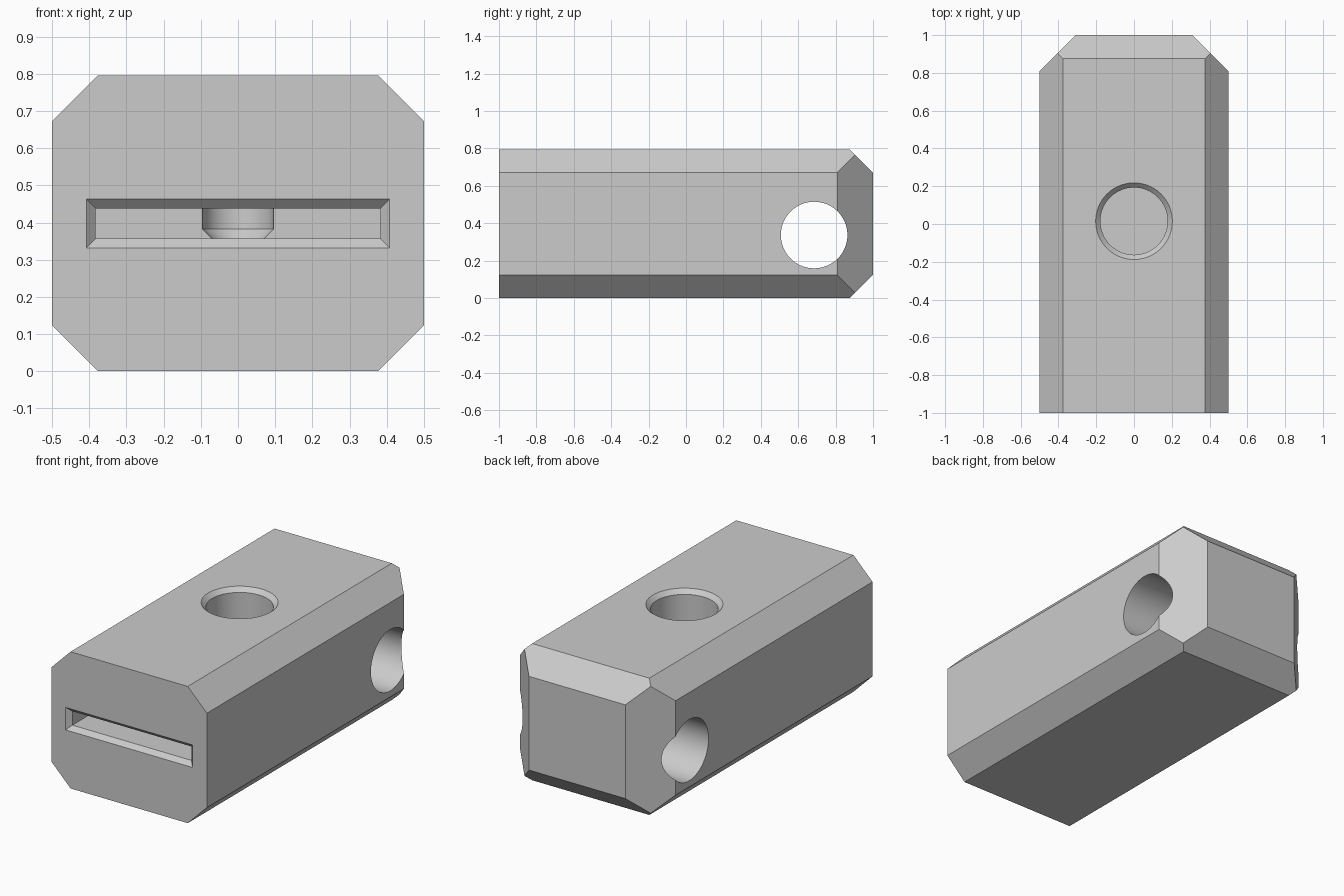
import bpy, bmesh
from math import cos, sin, tau, radians
from mathutils import Vector

cube = bpy.data.objects.get("Cube")
if cube:
    bpy.data.objects.remove(cube, do_unlink=True)

HEIGHT = 0.795

grey = bpy.data.materials.new("plain_grey")
grey.use_nodes = True
grey.diffuse_color = (0.6, 0.6, 0.6, 1)
grey.node_tree.nodes["Principled BSDF"].inputs["Base Color"].default_value = (0.6, 0.6, 0.6, 1)


def make_object(name, bm):
    bmesh.ops.recalc_face_normals(bm, faces=bm.faces)
    mesh = bpy.data.meshes.new(name)
    bm.to_mesh(mesh)
    bm.free()
    mesh.materials.append(grey)
    obj = bpy.data.objects.new(name, mesh)
    bpy.context.collection.objects.link(obj)
    return obj


def loft(name, rings):
    """Closed solid through a list of matching point rings."""
    bm = bmesh.new()
    loops = [[bm.verts.new(p) for p in ring] for ring in rings]
    for a, b in zip(loops, loops[1:]):
        for i in range(len(a)):
            j = (i + 1) % len(a)
            bm.faces.new((a[i], a[j], b[j], b[i]))
    bm.faces.new(loops[0])
    bm.faces.new(loops[-1])
    return make_object(name, bm)


def circle(centre, radius, axis, count=64):
    points = []
    for i in range(count):
        u, v = radius * cos(tau * i / count), radius * sin(tau * i / count)
        offset = (0, u, v) if axis == "X" else (u, v, 0)
        points.append(Vector(centre) + Vector(offset))
    return points


def rectangle(y, half_x, low, high):
    return [(-half_x, y, low), (half_x, y, low), (half_x, y, high), (-half_x, y, high)]


# Block: box with chamfers sliced along the sides and the back end
bm = bmesh.new()
bmesh.ops.create_cube(bm, size=1)
for v in bm.verts:
    v.co = (v.co.x, v.co.y * 2, (v.co.z + 0.5) * HEIGHT)


def slice_off(point, normal):
    cut = bmesh.ops.bisect_plane(bm, geom=bm.verts[:] + bm.edges[:] + bm.faces[:],
                                 plane_co=point, plane_no=normal, clear_outer=True)
    rim = [e for e in cut["geom_cut"] if isinstance(e, bmesh.types.BMEdge)]
    bmesh.ops.edgeloop_fill(bm, edges=rim)


for side in (-1, 1):
    slice_off((side * 0.5, 0.81, 0), (side, 1, 0))
    for z, up in ((0, -1), (HEIGHT, 1)):
        slice_off((side * 0.377, 0, z), (side, 0, up))
for z, up in ((0, -1), (HEIGHT, 1)):
    slice_off((0, 0.875, z), (0, 1, up))
block = make_object("block", bm)

# Cutters: cross hole, countersunk top hole, chamfered front slot and its rounded end
cutters = [
    loft("cross_hole", [circle((x, 0.685, 0.337), 0.178, "X") for x in (-0.7, 0.7)]),
    loft("top_hole", [circle((0, 0.015, z), r, "Z")
                      for z, r in ((0.5, 0.178), (0.77, 0.178), (0.82, 0.228))]),
    loft("front_slot", [rectangle(-1.025, 0.433, 0.307, 0.488),
                        rectangle(-0.975, 0.383, 0.357, 0.438),
                        rectangle(0.015, 0.383, 0.357, 0.438)]),
    loft("slot_end", [circle((0, 0.015, z), r, "Z")
                      for z, r in ((0.357, 0.07), (0.382, 0.095), (0.438, 0.095))]),
]

bpy.context.view_layer.objects.active = block
for cutter in cutters:
    mod = block.modifiers.new(cutter.name, "BOOLEAN")
    mod.operation = "DIFFERENCE"
    mod.solver = "EXACT"
    mod.object = cutter
    bpy.ops.object.modifier_apply(modifier=mod.name)
    bpy.data.objects.remove(cutter, do_unlink=True)

# Smooth bores, crisp chamfers
bpy.ops.object.select_all(action="DESELECT")
block.select_set(True)
bpy.ops.object.shade_smooth_by_angle(angle=radians(25))
